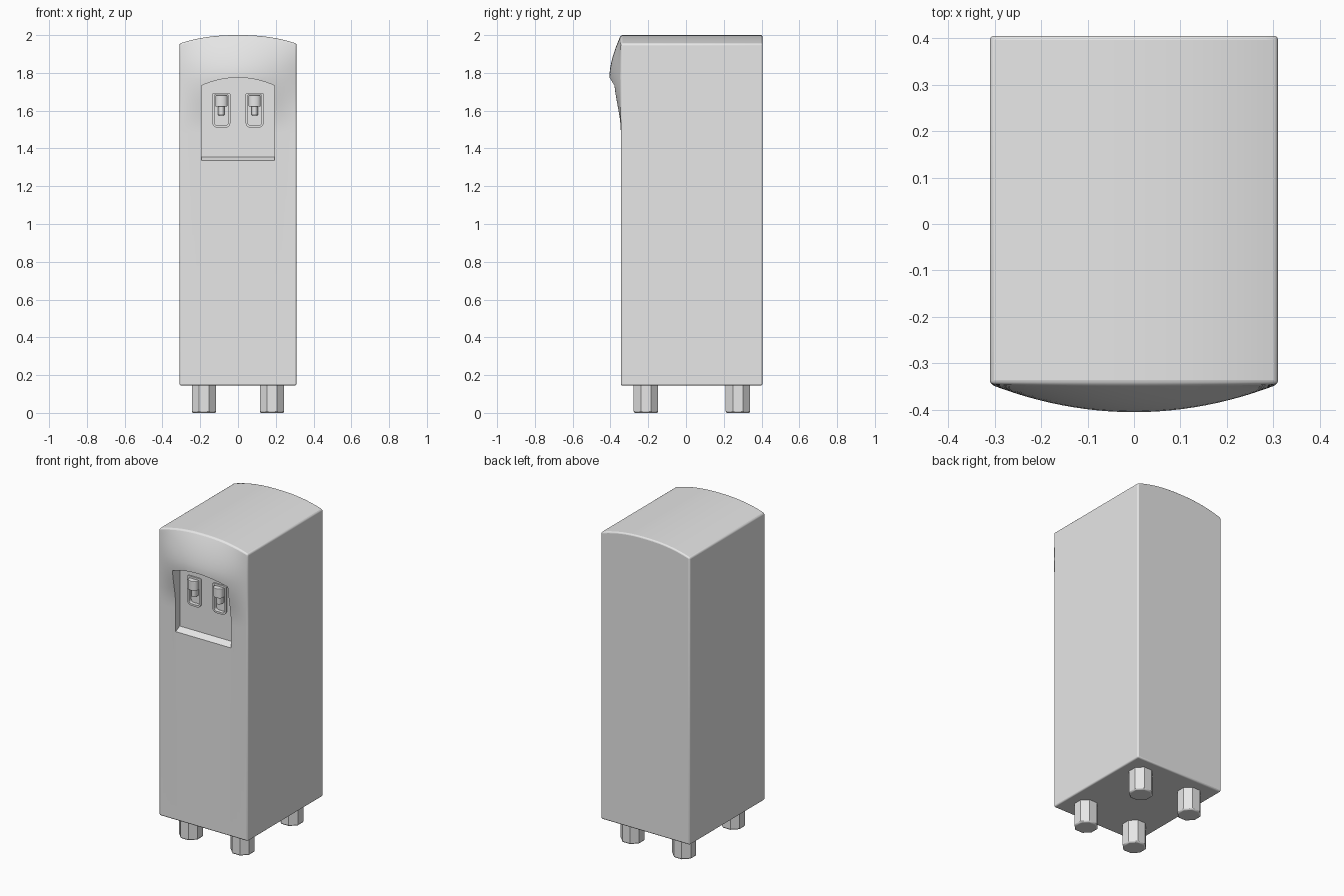
import bpy, bmesh, math

if "Cube" in bpy.data.objects:
    bpy.data.objects.remove(bpy.data.objects["Cube"])

grey = bpy.data.materials.new("light grey")
grey.diffuse_color = (0.8, 0.8, 0.8, 1)
grey.use_nodes = True
grey.node_tree.nodes["Principled BSDF"].inputs["Base Color"].default_value = grey.diffuse_color

W, FRONT, BACK, BOT = 0.31, -0.345, 0.405, 0.145
WALL = -0.305            # rear wall of the dispensing niche


def finish(bm, name, angle=35):
    bmesh.ops.recalc_face_normals(bm, faces=bm.faces)
    me = bpy.data.meshes.new(name)
    bm.to_mesh(me)
    bm.free()
    me.materials.append(grey)
    ob = bpy.data.objects.new(name, me)
    bpy.context.collection.objects.link(ob)
    smooth(ob, angle)
    return ob


def smooth(ob, angle=35):
    bpy.ops.object.select_all(action='DESELECT')
    ob.select_set(True)
    bpy.context.view_layer.objects.active = ob
    bpy.ops.object.shade_smooth_by_angle(angle=math.radians(angle))


def modify(ob, kind, **props):
    m = ob.modifiers.new(kind.lower(), kind)
    for k, v in props.items():
        setattr(m, k, v)
    bpy.context.view_layer.objects.active = ob
    bpy.ops.object.modifier_apply(modifier=m.name)


def prism(front, back):
    """Closed solid between two outlines of 3D points."""
    bm = bmesh.new()
    a = [bm.verts.new(p) for p in front]
    b = [bm.verts.new(p) for p in back]
    n = len(a)
    face = bm.faces.new(a)
    bm.faces.new(b[::-1])
    for i in range(n):
        bm.faces.new((a[i], b[i], b[(i + 1) % n], a[(i + 1) % n]))
    return bm, face


def cut(target, cutter):
    modify(target, 'BOOLEAN', operation='DIFFERENCE', solver='EXACT', object=cutter)
    bpy.data.objects.remove(cutter)


def panel(cx, cz, w, h, rt, rb):
    """Rounded rectangle outline (x, z), top radius rt and bottom radius rb."""
    pts = []
    for sx, sz, r, a0 in ((1, 1, rt, 0), (-1, 1, rt, 90), (-1, -1, rb, 180), (1, -1, rb, 270)):
        for k in range(6):
            a = math.radians(a0 + 18 * k)
            pts.append((cx + sx * (w / 2 - r) + r * math.cos(a),
                        cz + sz * (h / 2 - r) + r * math.sin(a)))
    return pts


# Cabinet: swollen front grid, arched top, flat sides and back
def swell(x, z):
    if z > 1.79:
        a = 1 - ((z - 1.79) / 0.21) ** 1.6
    else:
        a = 0.5 + 0.5 * math.cos(math.pi * min(1, (1.79 - z) / 0.31))
    return 0.06 * a * (1 - (x / W) ** 2)


N = 24
xs = [-W + 2 * W * i / N for i in range(N + 1)]
zs = [BOT] + [1.48 + 0.52 * i / 20 for i in range(21)]
bm = bmesh.new()
grid = []
for z in zs:
    row = []
    for x in xs:
        top = 2.0 - 0.045 * abs(x / W) ** 2.3
        zz = z if z < 1.85 else 1.85 + (z - 1.85) * (top - 1.85) / 0.15
        row.append(bm.verts.new((x, FRONT - swell(x, z), zz)))
    grid.append(row)
for r0, r1 in zip(grid, grid[1:]):
    for i in range(N):
        bm.faces.new((r0[i], r0[i + 1], r1[i + 1], r1[i]))
back_top = [bm.verts.new((v.co.x, BACK, v.co.z)) for v in grid[-1]]
bl, br = [bm.verts.new((x, BACK, BOT)) for x in (-W, W)]
for i in range(N):
    bm.faces.new((grid[-1][i], grid[-1][i + 1], back_top[i + 1], back_top[i]))
bm.faces.new([bl, br] + back_top[::-1])
bm.faces.new(grid[0] + [br, bl])
bm.faces.new([r[0] for r in grid] + [back_top[0], bl])
bm.faces.new([r[-1] for r in grid] + [back_top[-1], br])
cabinet = finish(bm, "cabinet")
modify(cabinet, 'BEVEL', width=0.009, segments=3, limit_method='ANGLE',
       angle_limit=math.radians(50))

# Niche with arched top and sloping floor
arch = [(0.193 - 0.386 * i / 16) for i in range(17)]
arch = [(x, 1.775 - 0.042 * (x / 0.193) ** 2) for x in arch]


def niche_outline(y, floor):
    return [(-0.193, y, floor), (0.193, y, floor)] + [(x, y, z) for x, z in arch]


cut(cabinet, finish(prism(niche_outline(-0.5, 1.2575), niche_outline(WALL, 1.355))[0], "niche_cutter"))

# Two taps, each in a framed pocket
for side, cx in (("left", -0.088), ("right", 0.088)):
    cz = 1.602
    o = panel(cx, cz, 0.088, 0.177, 0.008, 0.025)
    cut(cabinet, finish(prism([(x, -0.33, z) for x, z in o],
                              [(x, -0.278, z) for x, z in o])[0], "pocket_cutter"))
    o = panel(cx, cz, 0.096, 0.185, 0.010, 0.028)
    bm, f = prism([(x, -0.313, z) for x, z in o], [(x, -0.280, z) for x, z in o])
    bm.normal_update()
    bmesh.ops.inset_region(bm, faces=[f], thickness=0.012, use_even_offset=True)
    f2 = bmesh.ops.extrude_discrete_faces(bm, faces=[f])["faces"][0]
    bmesh.ops.translate(bm, verts=f2.verts, vec=(0, 0.024, 0))
    finish(bm, side + "_tap_frame")

    # tap body, rounded towards the front, and the narrow spout below it
    for name, w, d, z0, z1 in (("_tap_body", 0.064, 0.058, 1.622, 1.682),
                               ("_tap_spout", 0.034, 0.042, 1.575, 1.623)):
        pts = [(cx + w / 2, -0.287), (cx - w / 2, -0.287)]
        for k in range(13):
            a = math.pi * k / 12
            pts.append((cx - w / 2 * math.cos(a), -0.287 - d + 0.022 - 0.022 * math.sin(a)))
        tap = finish(prism([(x, y, z1) for x, y in pts], [(x, y, z0) for x, y in pts])[0], side + name)
        modify(tap, 'BEVEL', width=0.004, segments=2, limit_method='ANGLE',
               angle_limit=math.radians(50))
        smooth(tap)
smooth(cabinet)

# Four octagonal feet
for yn, y in (("front", -0.212), ("back", 0.275)):
    for xn, s in (("left", -1), ("right", 1)):
        def ring(r, z):
            return [(s * 0.18 + r * math.cos(math.pi * (k + 0.5) / 4),
                     y + r * math.sin(math.pi * (k + 0.5) / 4), z) for k in range(8)]
        foot = finish(prism(ring(0.07, 0), ring(0.07, 0.16))[0], yn + "_" + xn + "_foot")
        modify(foot, 'BEVEL', width=0.008, segments=2, limit_method='ANGLE',
               angle_limit=math.radians(60))
        smooth(foot, 50)
